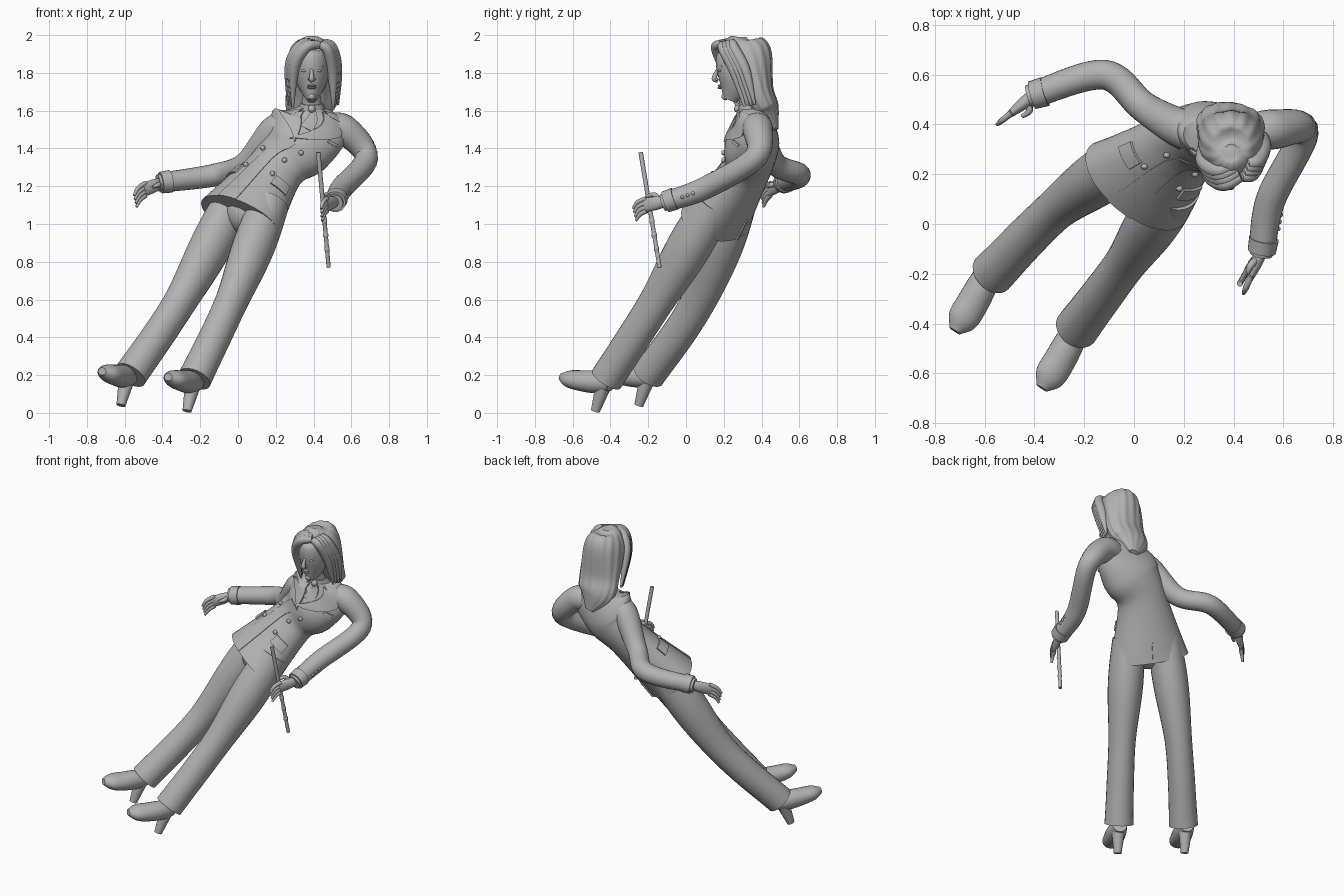
import bpy, bmesh, math
from mathutils import Vector

default_cube = bpy.data.objects.get("Cube")
if default_cube:
    bpy.data.objects.remove(default_cube)

grey = bpy.data.materials.new("plain grey")
grey.use_nodes = True
shade = (0.45, 0.45, 0.45, 1)
grey.diffuse_color = shade
grey.node_tree.nodes["Principled BSDF"].inputs["Base Color"].default_value = shade

HIP_SIDE = Vector((.8, -.55, -.2))
LEFT = Vector((1, 0, 0))
UP = Vector((0, 0, 1))
BOTH_SIDES = (("left", 1), ("right", -1))


def finish(bm, name):
    """Turn a bmesh into a smooth object that keeps its sharp edges."""
    bmesh.ops.recalc_face_normals(bm, faces=bm.faces)
    mesh = bpy.data.meshes.new(name)
    bm.to_mesh(mesh)
    bm.free()
    mesh.materials.append(grey)
    mesh.polygons.foreach_set("use_smooth", [True] * len(mesh.polygons))
    mesh.set_sharp_from_angle(angle=.8)
    bpy.context.collection.objects.link(bpy.data.objects.new(name, mesh))


def points(*coordinates):
    return [Vector(c) for c in coordinates]


def blend(values, amount):
    """Smooth curve through evenly spaced numbers or vectors, amount from 0 to 1."""
    last = len(values) - 1
    place = max(0, min(last, amount * last))
    index = min(int(place), last - 1)
    u = place - index
    before, start, end, after = (values[max(0, min(last, index + k))] for k in (-1, 0, 1, 2))
    bend = (start - end) * 3 + after - before
    return start + (end - before + (before * 2 - start * 5 + end * 4 - after + bend * u) * u) * (u / 2)


def surface(body, amount, angle, lift=0):
    """Point on a lofted body; angle 0 is its front and a quarter turn its left."""
    path, width, depth, side, ripple, waves = body
    step = .01
    along = (blend(path, amount + step) - blend(path, amount - step)).normalized()
    across = side(amount) if callable(side) else side
    across = (across - along * across.dot(along)).normalized()
    front = across.cross(along)
    scale = 1 + ripple * math.cos(waves * angle)
    wide, deep = (max(.001, blend(radii, amount)) * scale + lift for radii in (width, depth))
    return blend(path, amount) + across * wide * math.sin(angle) + front * deep * math.cos(angle)


def loft(name, path, width, depth=None, side=UP, segments=24, steps=24, ripple=0, waves=0):
    body = (path, width, depth or width, side, ripple, waves)
    bm = bmesh.new()
    rings = [[bm.verts.new(surface(body, s / steps, math.tau * j / segments)) for j in range(segments)]
             for s in range(steps + 1)]
    for low, high in zip(rings, rings[1:]):
        for j in range(segments):
            bm.faces.new((low[j - 1], low[j], high[j], high[j - 1]))
    bm.faces.new(rings[0])
    bm.faces.new(rings[-1])
    finish(bm, name)
    return body


def ball(name, centre, size):
    bm = bmesh.new()
    bmesh.ops.create_uvsphere(bm, u_segments=16, v_segments=10, radius=1)
    bmesh.ops.scale(bm, verts=bm.verts, vec=size)
    bmesh.ops.translate(bm, verts=bm.verts, vec=centre)
    finish(bm, name)


# Jacket body: hem, waist, chest, shoulders and neck, twisting on the way up
torso = loft("jacket_body",
             points((.01, .155, 1.03), (.2, .32, 1.29), (.32, .35, 1.42), (.385, .36, 1.54), (.4, .35, 1.62)),
             [.25, .16, .195, .2, .07], [.165, .125, .14, .1, .07],
             lambda amount: HIP_SIDE.lerp(LEFT, min(1, amount * 1.4)), segments=48, steps=48)


def on_jacket(level, degrees, lift):
    return surface(torso, level / 4, math.radians(degrees), lift)


def patch(name, lift, *corners, cells=8):
    """Thin cloth plate on the jacket between four corners of level and degrees."""
    a, b, c, d = points(*corners)
    bm = bmesh.new()
    sheets = []
    for height in (-.004, lift):
        sheet = []
        for i in range(cells + 1):
            start, end = a.lerp(b, i / cells), d.lerp(c, i / cells)
            row = [start.lerp(end, j / cells) for j in range(cells + 1)]
            sheet.append([bm.verts.new(on_jacket(p.x, p.y, height)) for p in row])
        sheets.append(sheet)
    for sheet in sheets:
        for row, following in zip(sheet, sheet[1:]):
            for j in range(cells):
                bm.faces.new((row[j], row[j + 1], following[j + 1], following[j]))
    under, over = sheets
    for i in range(cells):
        for edge in (0, -1):
            bm.faces.new((under[i][edge], under[i + 1][edge], over[i + 1][edge], over[i][edge]))
            bm.faces.new((under[edge][i], under[edge][i + 1], over[edge][i + 1], over[edge][i]))
    bmesh.ops.remove_doubles(bm, verts=bm.verts, dist=.0001)
    finish(bm, name)


def strip(name, lift, low, high, start, end):
    patch(name, lift, (low, start), (low, end), (high, end), (high, start))


# Lapels, pockets, buttons and tie
button_size = (.014, .012, .014)
for word, s in BOTH_SIDES:
    patch(word + "_lapel", .012, (3.8, 30 * s), (3.3, 60 * s), (2.9, 55 * s), (1.9, -5 * s))
    patch(word + "_collar_fold", .016, (3.9, 40 * s), (3.6, 75 * s), (3.3, 60 * s), (3.5, 40 * s))
    strip(word + "_pocket_flap", .01, .55, .7, 35 * s, 70 * s)
    for row, level in (("lower", .7), ("upper", 1.1)):
        ball(f"{word}_{row}_button", on_jacket(level, 28 * s, .004), button_size)
ball("breast_button", on_jacket(1.8, 25, .004), button_size)
strip("front_overlap", .004, 0, 1.9, -20, 8)
strip("chest_pocket", .008, 2.5, 2.6, 40, 60)
strip("back_vent", .008, 0, .4, 178, 182)
strip("necktie", .009, 2.6, 3.9, -9, 9)
ball("tie_knot", (.39, .27, 1.61), (.02, .016, .02))

# Trousers, wide at the thigh, narrow at the knee and flared over the shoe
hips = points((.17, .15, 1.11), (0, .28, 1.16))
knees = points((-.03, -.15, .6), (-.3, .07, .6))
ankles = points((-.23, -.42, .18), (-.57, -.2, .2))
for (word, s), hip, knee, ankle in zip(BOTH_SIDES, hips, knees, ankles):
    loft(word + "_trouser_leg", [hip, knee, ankle],
         [.1, .11, .085, .085, .09], [.11, .12, .095, .09, .09], HIP_SIDE)
ball("trouser_seat", (.05, .18, 1.06), [.12] * 3)

# Heeled shoes: the right is the left one moved to the other ankle
for word, shift in zip(("left", "right"), points((0, 0, 0), (-.35, .23, .03))):
    back, ball_of_foot, toe = (p + shift for p in points((-.22, -.4, .16), (-.3, -.55, .17), (-.37, -.66, .19)))
    loft(word + "_shoe", [back, ball_of_foot, toe],
         [.045, .06, .065, .062, .025], [.045, .06, .055, .045, .02], HIP_SIDE)
    arch = back.lerp(ball_of_foot, .25) - UP * .02
    loft(word + "_shoe_heel", [arch, Vector((-.27, -.48, .01)) + shift], [.042, .024], side=HIP_SIDE)


def hand(word, wrist, reach, thumb):
    """Flat palm with four drooping fingers and a thumb."""
    knuckles = wrist + reach
    loft(word + "_palm", [wrist, wrist + reach * .5, knuckles], [.026, .036, .036], [.026, .024, .014])
    for i, finger in enumerate(("index", "middle", "ring", "little")):
        root = knuckles - reach * .1 + UP * .022 * (1.5 - i)
        bend = root + reach * (.4 - .04 * i) - UP * .012
        tip = bend + reach * .2 - UP * .03
        loft(f"{word}_{finger}_finger", [root, bend, tip], [.013, .012, .007], segments=10, steps=10)
    root = wrist + reach * .3
    loft(word + "_thumb", [root, root + thumb, root + thumb + reach * .3], [.015, .014, .008],
         segments=10, steps=10)


# Sleeves with cuffs, buttons and hands
sleeves = {
    "left": points((.45, .36, 1.5), (.56, .38, 1.5), (.68, .365, 1.35), (.55, .1, 1.19), (.515, -.1, 1.12)),
    "right": points((.3, .37, 1.5), (.2, .38, 1.5), (.04, .47, 1.32), (-.12, .6, 1.26), (-.4, .52, 1.22)),
}
reaches = points((-.05, -.12, -.02), (-.1, -.08, -.04))
thumbs = points((-.03, -.03, .04), (.01, -.04, 0))
outsides = points((1, .3, 0), (.2, 1, 0))
for (word, path), reach, thumb, outside in zip(sleeves.items(), reaches, thumbs, outsides):
    loft(word + "_sleeve", path, [.075, .08, .062, .06, .053], steps=40)
    wrist = path[-1]
    forward = (wrist - path[-2]).normalized()
    loft(word + "_cuff", [wrist - forward * .045, wrist + forward * .01], [.06, .057], steps=2)
    loft(word + "_shirt_cuff", [wrist, wrist + forward * .025], [.046, .045], steps=2)
    for k in range(3):
        spot = wrist - forward * (.07 + .03 * k) + outside.normalized() * .055
        ball(f"{word}_sleeve_button_{k}", spot, [.01] * 3)
    hand(word, wrist, reach, thumb)

# Thin rod held in the left hand, with a ringed grip
rod_top, rod_tip = points((.425, -.24, 1.38), (.48, -.14, .77))
loft("rod", [rod_top, rod_tip], [.012, .011], side=LEFT, segments=12, steps=2)
for k in range(3):
    ball(f"rod_ring_{k}", rod_top.lerp(rod_tip, .6 + .12 * k), (.014, .014, .02))

# Neck, shirt collar and head
throat, nape = points((.39, .35, 1.59), (.39, .31, 1.74))
loft("neck", [throat, nape], [.055, .05], side=LEFT)
loft("shirt_collar", [throat, throat.lerp(nape, .35)], [.075, .06], side=LEFT)
loft("head", points((.39, .23, 1.655), (.39, .27, 1.76), (.39, .29, 1.89), (.39, .29, 1.97)),
     [.025, .083, .088, .03], [.035, .105, .125, .03], LEFT, segments=32)

# Face, placed around the bridge of the nose
bridge = Vector((.39, .168, 1.82))
nose_tip = bridge - Vector((0, .018, .05))
loft("nose", [bridge, nose_tip, nose_tip + Vector((0, .02, -.012))], [.007, .014, .008],
     side=LEFT, segments=14)
for lip, drop in (("upper_lip", .088), ("lower_lip", .099)):
    ball(lip, bridge + Vector((0, .01, -drop)), (.025, .011, .006))
ball("chin", bridge + Vector((0, .04, -.145)), [.02] * 3)
for word, s in BOTH_SIDES:
    eye = bridge + Vector((.036 * s, .012, -.008))
    ball(word + "_eye", eye, (.019, .011, .008))
    ball(word + "_nostril", nose_tip + Vector((.012 * s, .012, -.003)), [.008] * 3)
    brow = eye + UP * .03
    inner, outer = Vector((-.02 * s, -.012, -.004)), Vector((.025 * s, .01, -.008))
    loft(word + "_brow", [brow + inner, brow, brow + outer], [.005, .005, .003], segments=10)

# Hair: a rippled mass down the back and locks swept from a side parting
loft("back_hair",
     points((.39, .29, 1.99), (.39, .29, 1.96), (.39, .32, 1.88), (.39, .38, 1.7), (.38, .425, 1.6), (.4, .475, 1.5)),
     [.03, .085, .125, .135, .12, .03], [.03, .1, .135, .085, .07, .015], LEFT,
     segments=96, steps=48, ripple=.02, waves=14)
parting = Vector((.43, .19, 1.95))
sweeps = {
    "left": points((.475, .2, 1.92), (.5, .26, 1.8), (.505, .31, 1.62)),
    "right": points((.36, .16, 1.935), (.3, .2, 1.83), (.29, .27, 1.62)),
}
for word, s in BOTH_SIDES:
    for i in range(4):
        spread = Vector((.008 * s, .018, .004)) * i
        path = [p + spread for p in (parting, *sweeps[word])]
        loft(f"{word}_hair_lock_{i}", path, [.02, .028, .028, .006], side=LEFT.cross(UP), segments=14)
